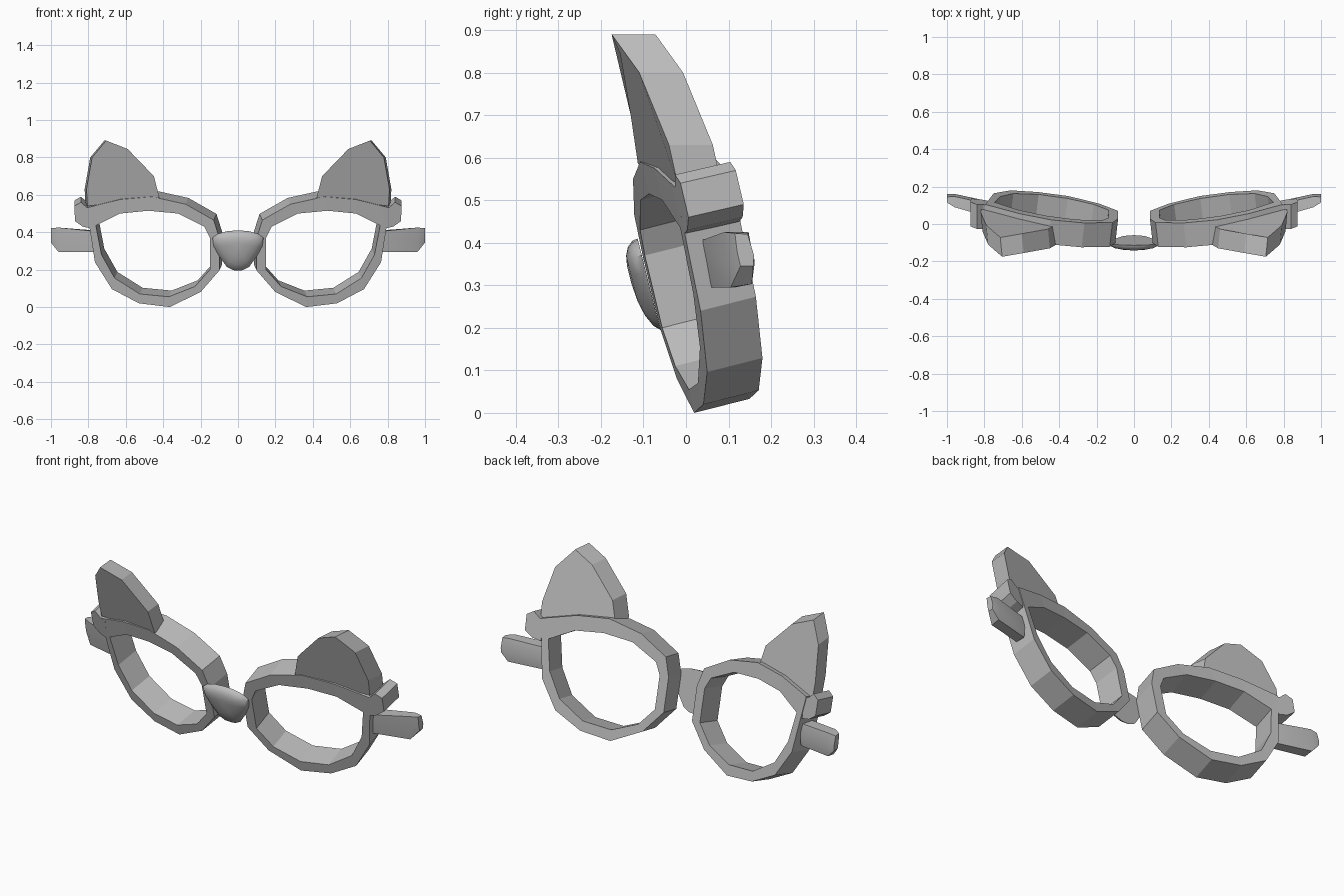
import bpy
import bmesh
from mathutils import Vector

cube = bpy.data.objects.get("Cube")
if cube:
    bpy.data.objects.remove(cube)

grey = bpy.data.materials.new("plain_grey")
grey.use_nodes = True
COLOUR = (0.5, 0.5, 0.5, 1)
grey.diffuse_color = COLOUR
grey.node_tree.nodes["Principled BSDF"].inputs["Base Color"].default_value = COLOUR


def loft(name, rings, cyclic=False, mirror=True, smooth=0.4):
    """Skin a row of equal rings; cap both ends, or join them when cyclic."""
    bm = bmesh.new()
    rows = [[bm.verts.new(p) for p in ring] for ring in rings]
    pairs = list(zip(rows, rows[1:]))
    if cyclic:
        pairs.append((rows[-1], rows[0]))
    else:
        bm.faces.new(rows[0])
        bm.faces.new(rows[-1])
    for a, b in pairs:
        for i in range(len(a)):
            j = (i + 1) % len(a)
            bm.faces.new((a[i], a[j], b[j], b[i]))
    bmesh.ops.recalc_face_normals(bm, faces=bm.faces)
    mesh = bpy.data.meshes.new(name)
    bm.to_mesh(mesh)
    bm.free()
    mesh.materials.append(grey)
    obj = bpy.data.objects.new(name, mesh)
    bpy.context.collection.objects.link(obj)
    if mirror:
        obj.modifiers.new("both_sides", 'MIRROR')
    if smooth:
        bpy.ops.object.select_all(action='DESELECT')
        obj.select_set(True)
        bpy.context.view_layer.objects.active = obj
        bpy.ops.object.shade_smooth_by_angle(angle=smooth)
    return obj


def on_front(outline):
    """Lay an x, z outline on the tilted, wrapped front of the frame."""
    return [Vector((x, -0.022 + 0.08 * x + 0.09 * x * x - 0.24 * z, z)) for x, z in outline]


def shifted(ring, offset):
    return [p + Vector(offset) for p in ring]


DEPTH = (-0.015, 0.13, 0.033)

# Lens rims
outer = on_front([(.10, .37), (.13, .465), (.28, .55), (.46, .59), (.63, .575), (.81, .53),
                  (.765, .24), (.674, .096), (.53, .02), (.365, 0), (.2, .08), (.1, .195)])
inner = on_front([(.15, .37), (.18, .43), (.32, .5), (.48, .515), (.63, .5), (.76, .435),
                  (.73, .28), (.66, .155), (.525, .07), (.37, .055), (.23, .11), (.15, .2)])
loft("lens_rims", [outer, shifted(outer, DEPTH), shifted(inner, DEPTH), inner],
     cyclic=True, smooth=0)

# Hinge blocks on the outer corners
hinge = on_front([(.775, .525), (.805, .53), (.84, .56), (.874, .54), (.872, .46), (.83, .43), (.785, .42)])
loft("hinge_blocks", [hinge, shifted(hinge, (0, 0.13, 0.03))], smooth=0)

# Pointed ears
ear = [Vector(p) for p in [(.42, -.113, .585), (.45, -.13, .7), (.59, -.155, .845), (.705, -.175, .89),
                           (.78, -.11, .8), (.81, -.04, .63), (.805, -.02, .54)]]
loft("ears", [ear, shifted(ear, (0.01, 0.103, 0))], smooth=0)

# Temple arm stubs
arm = [
    (.77, [(.035, .405), (.048, .35), (.06, .295), (.115, .295), (.12, .35), (.105, .41)]),
    (.96, [(.09, .425), (.095, .35), (.105, .295), (.155, .303), (.161, .35), (.147, .425)]),
    (1.0, [(.115, .422), (.12, .38), (.128, .345), (.158, .345), (.16, .37), (.145, .42)]),
]
loft("temple_arms", [[(x, y, z) for y, z in section] for x, section in arm], smooth=0.7)

# Domed nose bridge with a flat back
half = [(0, .41), (.055, .406), (.105, .393), (.137, .37), (.13, .325), (.1, .27), (.06, .215), (.025, .197), (0, .195)]
nose = half + [(-x, z) for x, z in reversed(half[1:-1])]
CENTRE = 0.33
rings = []
for scale, bulge in [(1, 0), (.93, .014), (.75, .028), (.5, .037), (.2, .041)]:
    ring = []
    for x, z in nose:
        zz = CENTRE + (z - CENTRE) * scale
        ring.append((x * scale, -0.06 - 0.25 * (zz - 0.195) - bulge, zz))
    rings.append(ring)
loft("nose_bridge", rings, mirror=False, smooth=0.7)
